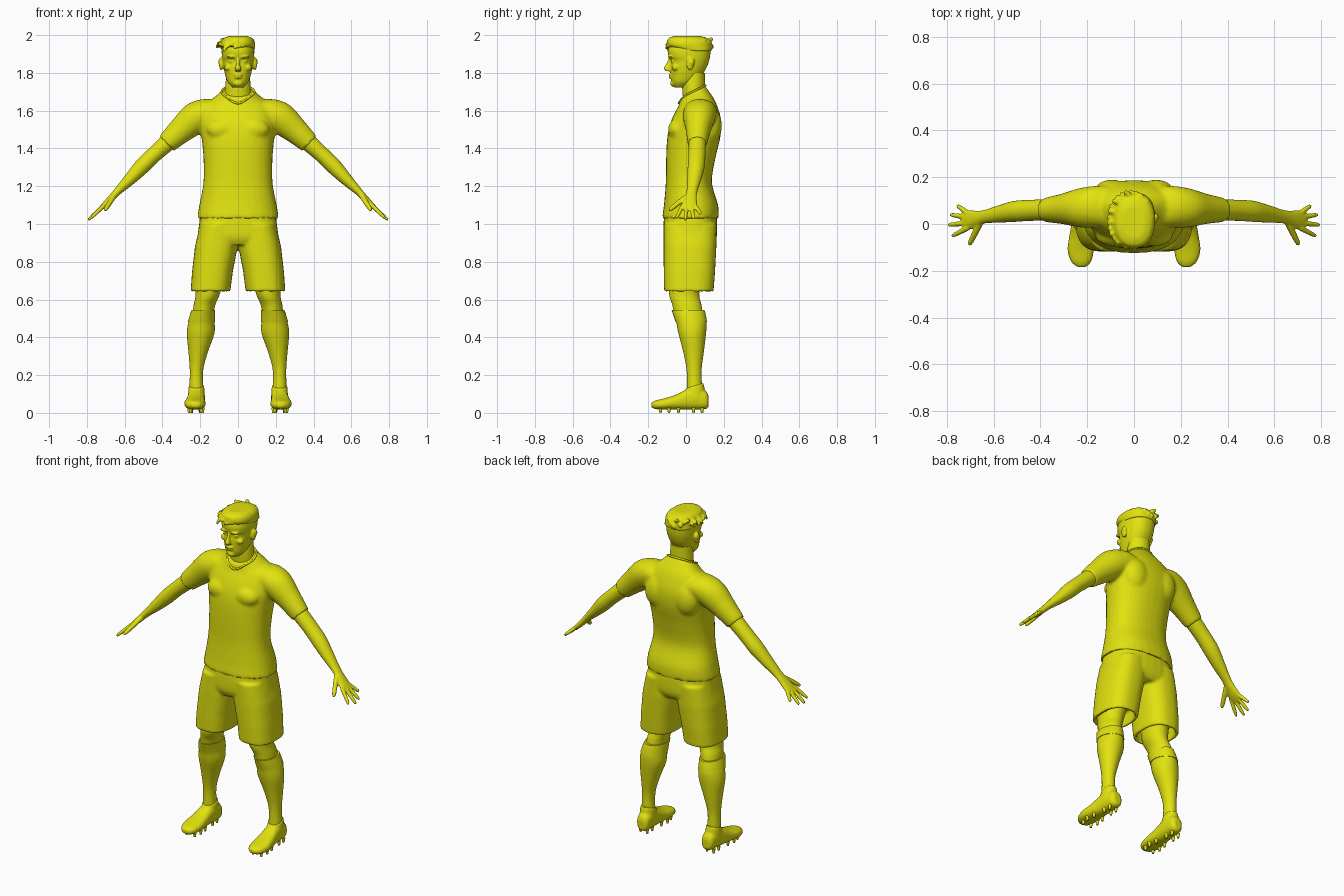
import bpy, bmesh, math, random
from mathutils import Vector, Matrix

cube = bpy.data.objects.get("Cube")
if cube:
    bpy.data.objects.remove(cube, do_unlink=True)

yellow = bpy.data.materials.new("olive yellow")
yellow.use_nodes = True
yellow.diffuse_color = (0.76, 0.76, 0.005, 1)
shader = yellow.node_tree.nodes["Principled BSDF"]
shader.inputs["Base Color"].default_value = yellow.diffuse_color
shader.inputs["Roughness"].default_value = 0.6

X, Y, Z = Vector((1, 0, 0)), Vector((0, 1, 0)), Vector((0, 0, 1))
SIDES = {"left": 1, "right": -1}


def spline(rows, steps):
    """Catmull-Rom interpolation of number tuples."""
    rows = [Vector(r) for r in rows]
    result = []
    for i in range(len(rows) - 1):
        b, c = rows[i], rows[i + 1]
        a, d = rows[max(i - 1, 0)], rows[min(i + 2, len(rows) - 1)]
        for k in range(steps):
            t = k / steps
            result.append(b + (c - a) * (t / 2) + (a * 2 - b * 5 + c * 4 - d) * (t * t / 2)
                          + (b * 3 - a - c * 3 + d) * (t ** 3 / 2))
    return result + [rows[-1]]


def loft(bm, rows, u, v, power=2.0, steps=4, sides=32):
    """Skin closed rings; each row is centre x, y, z, radius along u, radius along v, tilt."""
    rows = [tuple(r) + (0,) * (6 - len(r)) for r in rows]
    rings = []
    for x, y, z, ru, rv, tilt in spline(rows, steps):
        ring = []
        for k in range(sides):
            a = math.tau * k / sides
            c, s = math.cos(a), math.sin(a)
            pu = math.copysign(abs(c) ** (2 / power), c) * ru
            pv = math.copysign(abs(s) ** (2 / power), s) * rv
            ring.append(bm.verts.new(Vector((x, y, z)) + u * pu + v * pv + Z * (tilt * pv)))
        rings.append(ring)
    for low, high in zip(rings, rings[1:]):
        for k in range(sides):
            j = (k + 1) % sides
            bm.faces.new((low[k], low[j], high[j], high[k]))
    bm.faces.new(rings[0])
    bm.faces.new(rings[-1])


def column(bm, rows, power=2.0):
    """Upright loft; each row is height, front y, back y, half width, tilt."""
    rows = [tuple(r) + (0,) * (5 - len(r)) for r in rows]
    loft(bm, [(0, (f + b) / 2, z, w, (b - f) / 2, t) for z, f, b, w, t in rows], X, Y, power)


def blob(bm, centre, radii):
    shape = Matrix.Translation(centre) @ Matrix.Diagonal((*radii, 1))
    bmesh.ops.create_uvsphere(bm, u_segments=20, v_segments=12, radius=1, matrix=shape)


def finger(bm, start, end, radius, normal):
    start, end = Vector(start), Vector(end)
    v = (end - start).cross(normal).normalized()
    rows = [(*start.lerp(end, t), radius * r, radius * r)
            for t, r in ((0, 1), (0.5, 0.95), (0.9, 0.75), (1, 0.3))]
    loft(bm, rows, normal, v, sides=12)


def finish(bm, name, voxel=0, smooth=3):
    """Turn a bmesh into an object, optionally fusing its pieces."""
    bmesh.ops.recalc_face_normals(bm, faces=bm.faces)
    mesh = bpy.data.meshes.new(name)
    bm.to_mesh(mesh)
    bm.free()
    ob = bpy.data.objects.new(name, mesh)
    bpy.context.collection.objects.link(ob)
    if voxel:
        fuse = ob.modifiers.new("fuse", "REMESH")
        fuse.mode = "VOXEL"
        fuse.voxel_size = voxel
        relax = ob.modifiers.new("relax", "SMOOTH")
        relax.iterations = smooth
        graph = bpy.context.evaluated_depsgraph_get()
        mesh = bpy.data.meshes.new_from_object(ob.evaluated_get(graph))
        ob.modifiers.clear()
        ob.data = mesh
    mesh.materials.clear()
    mesh.materials.append(yellow)
    mesh.shade_smooth()
    mesh.set_sharp_from_angle(angle=math.radians(50))
    return ob


# Shirt: torso and both sleeves fused
bm = bmesh.new()
column(bm, [(1.03, -.127, .172, .217), (1.1, -.117, .17, .205), (1.22, -.107, .137, .183),
            (1.35, -.105, .156, .183), (1.45, -.1, .18, .192), (1.52, -.087, .187, .2),
            (1.58, -.064, .18, .19), (1.635, -.042, .155, .165, .15),
            (1.67, -.034, .125, .12, .35), (1.7, -.03, .1, .084, .5)], 2.3)
slope = Vector((.7, 0, .714))
for s in SIDES.values():
    up = Vector((slope.x * s, 0, slope.z))
    loft(bm, [(.04 * s, .065, 1.6, .075, .08), (.13 * s, .075, 1.6, .085, .088),
              (.215 * s, .07, 1.565, .088, .086), (.3 * s, .065, 1.497, .07, .066),
              (.378 * s, .06, 1.426, .055, .052)], up, Y)
    blob(bm, (.085 * s, -.05, 1.5), (.08, .045, .055))
    blob(bm, (.095 * s, .13, 1.52), (.08, .06, .1))
finish(bm, "shirt", .01, 4)

# Collar trim dipping to a point at the front
bm = bmesh.new()
count, section = 64, 8
rings = []
for i in range(count):
    a = math.tau * i / count
    out = Vector((math.sin(a), -math.cos(a), 0))
    dip = max(0, math.cos(a)) ** 5
    y = .035 + .067 * out.y - .006 * dip
    centre = Vector((.086 * out.x, y, 1.7 + .5 * (y - .035) - .024 * dip))
    rings.append([bm.verts.new(centre + .006 * (out * math.cos(b) + Z * math.sin(b)))
                  for b in (math.tau * k / section for k in range(section))])
for i in range(count):
    for k in range(section):
        p, q, m = rings[i], rings[(i + 1) % count], (k + 1) % section
        bm.faces.new((p[k], p[m], q[m], q[k]))
finish(bm, "collar")

# Shorts: hips plus hollow trouser legs
bm = bmesh.new()
column(bm, [(1.07, -.113, .16, .198), (1.0, -.119, .165, .206), (.93, -.118, .162, .213),
            (.89, -.1, .14, .19)], 2.5)
for s in SIDES.values():
    loft(bm, [(.1 * s, .022, 1.0, .1, .14), (.115 * s, .021, .88, .113, .14),
              (.135 * s, .018, .75, .108, .136), (.146 * s, .015, .642, .105, .131),
              (.146 * s, .015, .642, .088, .114), (.142 * s, .015, .72, .086, .112)],
         X, Y, 2.5, steps=1)
finish(bm, "shorts", .009, 2)

# Head: skull, brow, eyelids, nose, lips, chin and ears fused
bm = bmesh.new()
column(bm, [(1.722, -.06, .0, .028), (1.75, -.076, .045, .054), (1.79, -.081, .085, .068),
            (1.83, -.083, .11, .077), (1.864, -.08, .122, .082), (1.886, -.092, .127, .085),
            (1.92, -.096, .13, .086), (1.96, -.08, .12, .077), (1.985, -.045, .08, .05)], 2.25)
loft(bm, [(0, -.08, 1.883, .008, .01), (0, -.092, 1.85, .009, .012),
          (0, -.1, 1.825, .015, .018), (0, -.092, 1.809, .017, .014)], X, Y)
blob(bm, (0, -.08, 1.79), (.024, .013, .007))
blob(bm, (0, -.078, 1.776), (.021, .013, .007))
blob(bm, (0, -.066, 1.745), (.026, .018, .018))
for s in SIDES.values():
    blob(bm, (.034 * s, -.082, 1.884), (.027, .015, .007))
    blob(bm, (.033 * s, -.068, 1.862), (.016, .012, .008))
    blob(bm, (.05 * s, -.055, 1.828), (.023, .02, .017))
    blob(bm, (.089 * s, .022, 1.848), (.012, .019, .034))
    blob(bm, (.093 * s, .03, 1.858), (.012, .016, .02))
finish(bm, "head", .005, 2)

# Neck
bm = bmesh.new()
column(bm, [(1.6, -.01, .12, .08), (1.69, -.018, .102, .07), (1.74, -.02, .1, .066),
            (1.8, -.01, .1, .062)])
finish(bm, "neck")

# Hair: cropped cap with swept locks around the rim
random.seed(4)
bm = bmesh.new()
column(bm, [(1.915, -.03, .134, .087), (1.94, -.094, .135, .09), (1.965, -.101, .13, .088),
            (1.985, -.09, .11, .074), (1.995, -.06, .075, .048)], 2.3)
for i in range(30):
    a = math.tau * i / 30
    out = Vector((math.sin(a), -math.cos(a), 0))
    start = Vector((.078 * out.x, .018 + .105 * out.y, random.uniform(1.95, 1.972)))
    lift = random.uniform(-.03, .015)
    end = start + out * .02 + Vector((-.02, 0, lift))
    finger(bm, start, end, .012, Z)
finger(bm, (-.05, -.075, 1.965), (-.078, -.095, 1.915), .016, Z)
finish(bm, "hair", .006, 1)

# Limbs, repeated on both sides
for side, s in SIDES.items():
    # Bare arm and hand fused
    bm = bmesh.new()
    normal = Vector((.7 * s, 0, .714))
    loft(bm, [(.3 * s, .062, 1.495, .052, .05), (.38 * s, .06, 1.425, .046, .046),
              (.45 * s, .058, 1.362, .042, .045), (.51 * s, .054, 1.303, .042, .045),
              (.57 * s, .044, 1.24, .033, .038), (.635 * s, .032, 1.175, .021, .029),
              (.67 * s, .024, 1.138, .018, .033), (.705 * s, .018, 1.102, .015, .042),
              (.73 * s, .016, 1.08, .01, .036)], normal, Y)
    for base_y, tip_x, tip_y, tip_z in ((-.016, .779, -.052, 1.03), (.005, .795, -.004, 1.02),
                                        (.028, .787, .04, 1.027), (.045, .757, .08, 1.052)):
        finger(bm, (.708 * s, base_y, 1.1), (tip_x * s, tip_y, tip_z), .0115, normal)
    finger(bm, (.655 * s, .01, 1.15), (.705 * s, -.09, 1.072), .0145, normal)
    finish(bm, side + "_arm", .005, 3)

    # Knee and thigh
    bm = bmesh.new()
    loft(bm, [(.148 * s, -.002, .75, .082, .09), (.16 * s, -.01, .63, .064, .08),
              (.178 * s, .005, .57, .057, .077), (.187 * s, .015, .5, .055, .075)], X, Y)
    finish(bm, side + "_knee")

    # Sock with a thicker turned band
    bm = bmesh.new()
    loft(bm, [(.186 * s, .012, .54, .06, .085), (.193 * s, .028, .48, .069, .08),
              (.198 * s, .033, .42, .073, .073), (.211 * s, .04, .32, .051, .054),
              (.22 * s, .043, .22, .035, .039), (.22 * s, .046, .1, .039, .042)], X, Y)
    finish(bm, side + "_sock")
    bm = bmesh.new()
    loft(bm, [(.184 * s, .011, .545, .062, .087), (.189 * s, .02, .515, .067, .086),
              (.193 * s, .028, .482, .072, .083)], X, Y)
    finish(bm, side + "_sock_band")

    # Boot body and ankle cuff fused
    bm = bmesh.new()
    loft(bm, [(.216 * s, .12, .06, .02, .026), (.217 * s, .105, .068, .037, .048),
              (.219 * s, .05, .078, .044, .06), (.222 * s, 0, .07, .046, .053),
              (.225 * s, -.05, .058, .051, .04), (.228 * s, -.11, .048, .056, .03),
              (.226 * s, -.16, .043, .043, .023), (.224 * s, -.184, .042, .018, .012)], X, Z, 2.4)
    loft(bm, [(.22 * s, .045, .07, .045, .058), (.22 * s, .047, .12, .043, .052, .1),
              (.22 * s, .047, .145, .04, .045, .3)], X, Y)
    finish(bm, side + "_boot", .006, 2)

    # Studs under the sole
    bm = bmesh.new()
    for y, spread in ((.085, .022), (.04, .024), (-.04, .03), (-.09, .036), (-.135, .027)):
        for offset in (-spread, spread):
            place = Matrix.Translation((.223 * s + offset, y, .014))
            bmesh.ops.create_cone(bm, cap_ends=True, segments=10, radius1=.006,
                                  radius2=.011, depth=.028, matrix=place)
    finish(bm, side + "_boot_studs")
